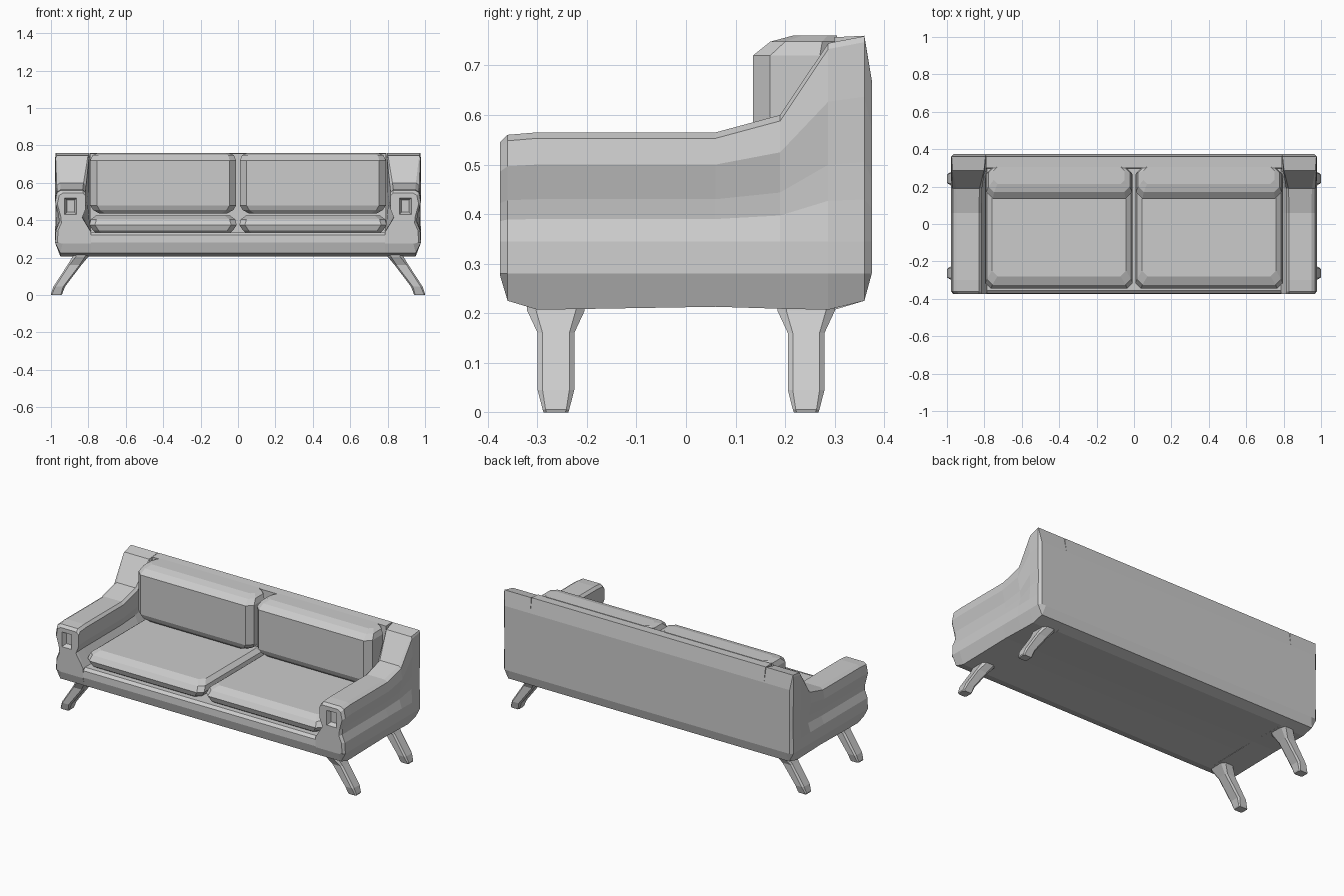
import bpy, bmesh, math

if "Cube" in bpy.data.objects:
    bpy.data.objects.remove(bpy.data.objects["Cube"])

grey = bpy.data.materials.new("sofa grey")
grey.diffuse_color = (0.6, 0.6, 0.6, 1)
grey.use_nodes = True
grey.node_tree.nodes["Principled BSDF"].inputs["Base Color"].default_value = grey.diffuse_color


def loft(name, rings):
    """Skin a list of equal-length point rings and cap both ends."""
    bm = bmesh.new()
    rows = [[bm.verts.new(p) for p in r] for r in rings]
    n = len(rows[0])
    for a, b in zip(rows, rows[1:]):
        for i in range(n):
            j = (i + 1) % n
            bm.faces.new((a[i], a[j], b[j], b[i]))
    bm.faces.new(rows[0])
    bm.faces.new(rows[-1])
    bmesh.ops.recalc_face_normals(bm, faces=bm.faces)
    me = bpy.data.meshes.new(name)
    bm.to_mesh(me)
    bm.free()
    me.materials.append(grey)
    ob = bpy.data.objects.new(name, me)
    bpy.context.collection.objects.link(ob)
    return ob


def octagon(x0, x1, y0, y1, c, z):
    return [(x0 + c, y0, z), (x1 - c, y0, z), (x1, y0 + c, z), (x1, y1 - c, z),
            (x1 - c, y1, z), (x0 + c, y1, z), (x0, y1 - c, z), (x0, y0 + c, z)]


# base and back: one side profile drawn across the width
profile = [(-.36, .225), (-.30, .207), (-.07, .213), (.06, .213), (.30, .207),
           (.36, .225), (.375, .28), (.375, .67), (.36, .76), (.30, .757),
           (.295, .335), (-.355, .335), (-.372, .32), (-.375, .28)]
loft("base_and_back", [[(x, y, z) for y, z in profile] for x in (-.79, .79)])


# arm: waisted section carried from front to back, rising into the back
def arm_section(s, y, top, bottom, waist, inset):
    k = (top - .345) / .22
    up = lambda z: .345 + (z - .345) * k
    wx = lambda d: .978 - d * waist - inset
    inner = lambda d: .79 + d * waist
    pts = [(.95 - inset, bottom), (wx(0), max(.28, bottom)), (wx(.004), .345),
           (wx(.022), up(.39)), (wx(.018), up(.43)), (wx(0), up(.50)),
           (wx(.010), top - .012), (wx(.03), top), (inner(.04), top),
           (inner(.025), top - .015), (inner(.025), up(.47)),
           (inner(.043), up(.42)), (inner(.015), up(.37)), (.785, .335),
           (.785, bottom)]
    return [(s * x, y, z) for x, z in pts]


# y, top height, bottom height, waist strength, inset
stations = [(-.375, .545, .275, 1, .012), (-.36, .56, .225, 1, 0),
            (-.30, .565, .207, 1, 0), (.06, .565, .213, 1, 0),
            (.19, .60, .209, .9, 0), (.287, .745, .207, .3, 0),
            (.36, .759, .225, .1, 0), (.375, .67, .28, 0, .015)]
for s, side in ((1, "right"), (-1, "left")):
    arm = loft(side + "_arm", [arm_section(s, *st) for st in stations])
    # square recess in the arm front
    cutter = loft("recess_cutter", [
        [(s * (.895 + a * w), y, .475 + b * h)
         for a, b in ((-1, -1), (1, -1), (1, 1), (-1, 1))]
        for y, w, h in ((-.385, .038, .05), (-.35, .02, .032))])
    cutter.hide_render = True
    mod = arm.modifiers.new("recess", "BOOLEAN")
    mod.operation, mod.object, mod.solver = "DIFFERENCE", cutter, "EXACT"
    bpy.context.view_layer.objects.active = arm
    bpy.ops.object.modifier_apply(modifier="recess")
    bpy.data.objects.remove(cutter)

    # seat cushion: widest low down, broad bevel towards the top
    rings = []
    for z, ix, iy, c in ((.325, .045, .035, .03), (.345, .02, .01, .03),
                         (.375, 0, 0, .03), (.405, .008, .02, .03),
                         (.425, .035, .065, .03)):
        xs = sorted((s * (.007 + ix), s * (.795 - ix)))
        rings.append(octagon(*xs, -.345 + iy, .295 - ix, c, z))
    loft(side + "_seat_cushion", rings)

    # back cushion
    rings = []
    for z, ix, iy, c in ((.435, .05, .03, .03), (.455, .015, .01, .035),
                         (.48, 0, 0, .035), (.72, 0, 0, .035),
                         (.748, .012, .035, .03), (.76, .04, .08, .02)):
        xs = sorted((s * (.01 + ix), s * (.79 - ix)))
        rings.append(octagon(*xs, .135 + iy, .305, c, z))
    loft(side + "_back_cushion", rings)

    # splayed legs, flared where they meet the base
    for y, end in ((-.2625, "front"), (.2425, "back")):
        rings = []
        for z, x0, x1, h, c in ((0, .945, .998, .025, .006), (.006, .94, 1, .027, .006),
                                (.045, .925, .987, .037, .010),
                                (.16, .838, .912, .037, .010),
                                (.205, .80, .885, .058, .018),
                                (.23, .79, .88, .058, .018)):
            xs = sorted((s * x0, s * x1))
            rings.append(octagon(*xs, y - h, y + h, c, z))
        loft(f"{end}_{side}_leg", rings)
